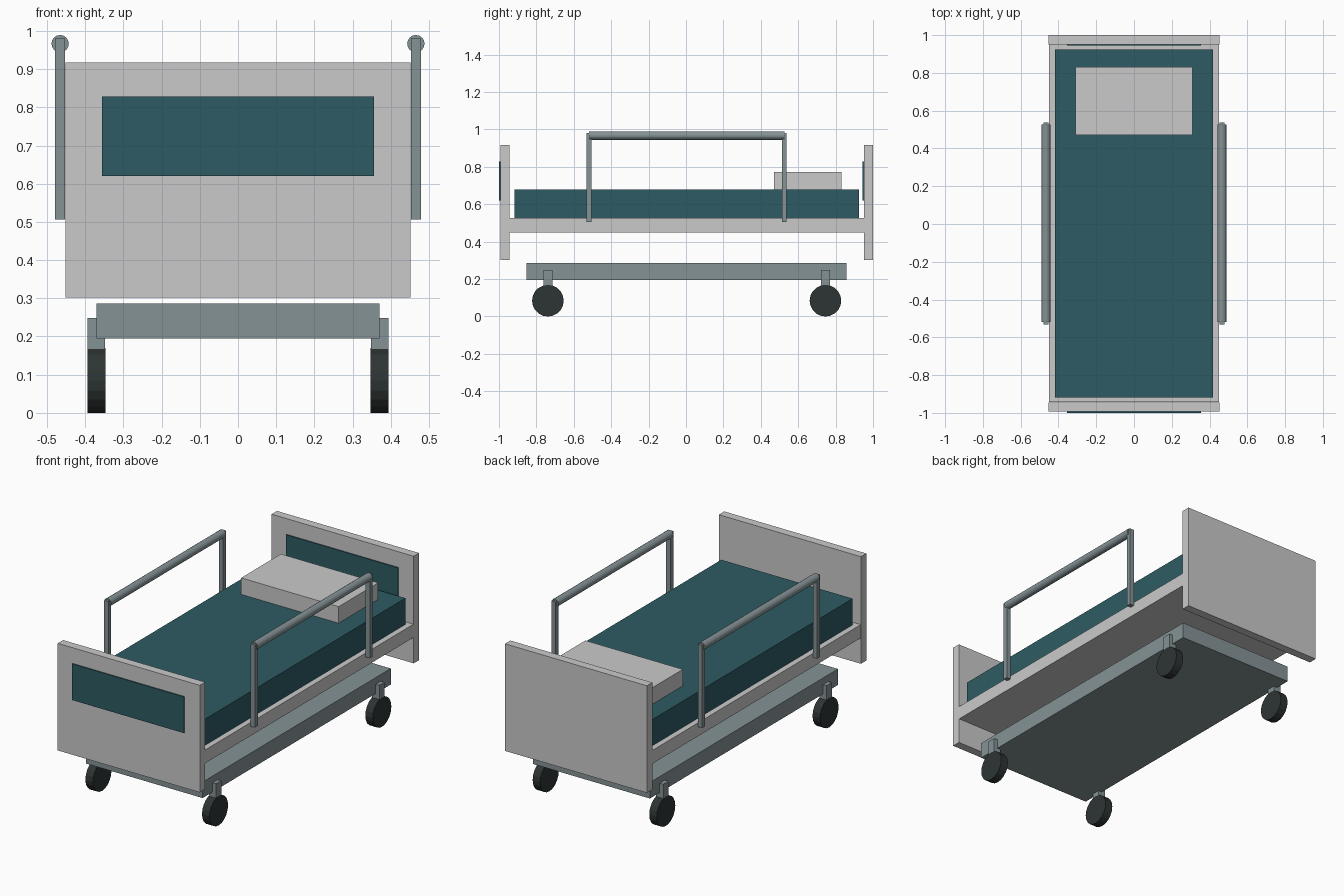
import bpy
import math

if "Cube" in bpy.data.objects:
    bpy.data.objects.remove(bpy.data.objects["Cube"])

SHIFT = 0.0035  # keeps the overall length centred


def material(name, rgb):
    m = bpy.data.materials.new(name)
    m.diffuse_color = (*rgb, 1.0)
    m.use_nodes = True
    m.node_tree.nodes["Principled BSDF"].inputs["Base Color"].default_value = m.diffuse_color
    return m


LIGHT = material("light_grey", (0.59, 0.59, 0.59))
TEAL = material("teal", (0.027, 0.105, 0.125))
METAL = material("blue_grey_metal", (0.235, 0.29, 0.305))
RUBBER = material("dark_rubber", (0.027, 0.035, 0.034))


def box(name, x, y, z, mat):
    """Box from (min, max) ranges."""
    bpy.ops.mesh.primitive_cube_add(
        size=1, location=(sum(x) / 2, sum(y) / 2 + SHIFT, sum(z) / 2))
    ob = bpy.context.object
    ob.name = name
    ob.scale = (x[1] - x[0], y[1] - y[0], z[1] - z[0])
    bpy.ops.object.transform_apply(location=False, rotation=False)
    ob.data.materials.append(mat)
    return ob


def cylinder(name, loc, radius, depth, rot, sides, mat):
    bpy.ops.mesh.primitive_cylinder_add(
        vertices=sides, radius=radius, depth=depth,
        location=(loc[0], loc[1] + SHIFT, loc[2]), rotation=rot)
    ob = bpy.context.object
    ob.name = name
    ob.data.materials.append(mat)
    return ob


def around(c, half):
    return (c - half, c + half)


# Bed deck, mattress and pillow
box("bed_deck", (-0.451, 0.451), (-0.947, 0.947), (0.45, 0.527), LIGHT)
box("mattress", (-0.418, 0.418), (-0.921, 0.921), (0.527, 0.678), TEAL)
box("pillow", (-0.31, 0.31), (0.468, 0.828), (0.678, 0.773), LIGHT)

# End boards, each with a thin coloured panel on its front face
for name, y in (("foot", -0.972), ("head", 0.972)):
    box(name + "_board", (-0.452, 0.452), around(y, 0.0245), (0.302, 0.918), LIGHT)
    box(name + "_panel", (-0.356, 0.356), (y - 0.0315, y - 0.0245),
        (0.62, 0.828), TEAL)

# Lower chassis
box("chassis", (-0.371, 0.371), (-0.855, 0.855), (0.194, 0.286), METAL)

for side, s in (("left", -1), ("right", 1)):
    # Side rail with two posts
    cylinder(side + "_rail", (s * 0.466, 0, 0.967), 0.0227, 1.044,
             (math.pi / 2, 0, 0), 16, METAL)
    for end, e in (("foot", -1), ("head", 1)):
        box(f"{side}_{end}_rail_post", around(s * 0.4665, 0.0135),
            around(e * 0.522, 0.013), (0.506, 0.981), METAL)
        # Caster bracket and wheel
        box(f"{side}_{end}_caster_bracket", around(s * 0.371, 0.0232),
            around(e * 0.742, 0.0238), (0.10, 0.248), METAL)
        cylinder(f"{side}_{end}_wheel", (s * 0.371, e * 0.742, 0.0845),
                 0.0845, 0.0475, (0, math.pi / 2, 0), 20, RUBBER)
